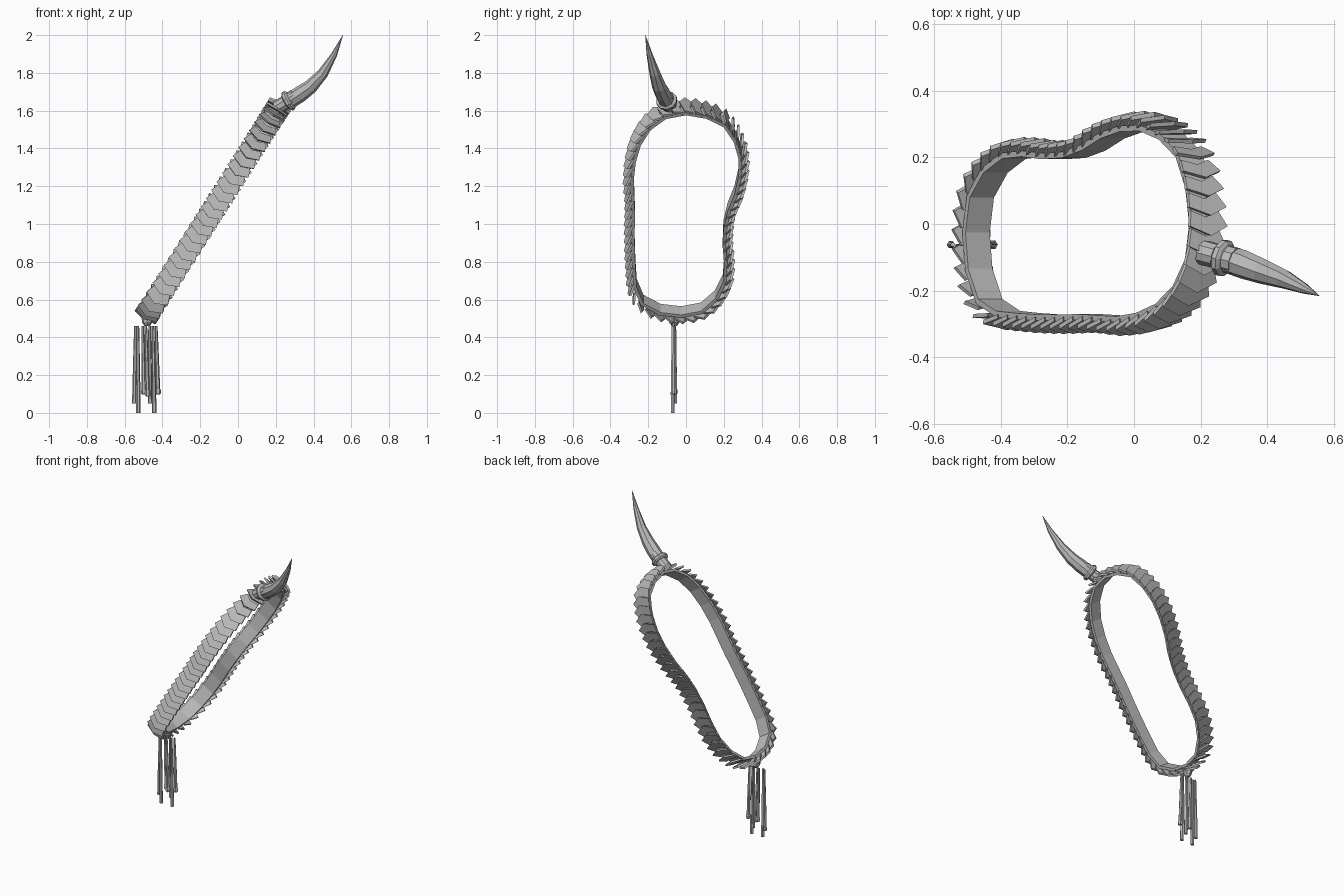
import bpy, bmesh, math
from mathutils import Vector

if "Cube" in bpy.data.objects:
    bpy.data.objects.remove(bpy.data.objects["Cube"])

grey = bpy.data.materials.new("plain grey")
grey.diffuse_color = (0.5, 0.5, 0.5, 1)
grey.use_nodes = True
grey.node_tree.nodes["Principled BSDF"].inputs["Base Color"].default_value = grey.diffuse_color

def finish(name, bm):
    bmesh.ops.recalc_face_normals(bm, faces=bm.faces)
    me = bpy.data.meshes.new(name)
    bm.to_mesh(me)
    bm.free()
    me.materials.append(grey)
    ob = bpy.data.objects.new(name, me)
    bpy.context.collection.objects.link(ob)

def tube(bm, pts, radii, sides):
    """Capped loft of rings along a path."""
    pts = [Vector(p) for p in pts]
    rings = []
    for i, (p, r) in enumerate(zip(pts, radii)):
        t = (pts[min(i + 1, len(pts) - 1)] - pts[max(i - 1, 0)]).normalized()
        u = t.cross(Vector((0, 1, 0))).normalized()
        v = t.cross(u)
        rings.append([bm.verts.new(p + r * (u * math.cos(a) + v * math.sin(a)))
                      for a in (2 * math.pi * k / sides for k in range(sides))])
    for a, b in zip(rings, rings[1:]):
        for k in range(sides):
            j = (k + 1) % sides
            bm.faces.new((a[k], a[j], b[j], b[k]))
    bm.faces.new(rings[0])
    bm.faces.new(rings[-1])

# Tilted closed path, given as (y, z)
SLOPE = 0.634
D = Vector((SLOPE, 0, 1)).normalized()
N = Vector((-D.z, 0, D.x))
path = [(0, 1.605), (.13, 1.58), (.215, 1.53), (.275, 1.42), (.288, 1.3), (.262, 1.17),
        (.215, 1.05), (.202, .92), (.21, .8), (.2, .7), (.15, .61), (.07, .55), (-.05, .535),
        (-.17, .56), (-.255, .63), (-.275, .78), (-.28, .95), (-.278, 1.1), (-.285, 1.25),
        (-.262, 1.4), (-.205, 1.51), (-.12, 1.58)]
P = [Vector((-.495 + (z - .5) * SLOPE, y, z)) for y, z in path]
dense = []
for i in range(len(P)):
    a, b, c, d = (P[(i + k) % len(P)] for k in (-1, 0, 1, 2))
    for s in range(12):
        t = s / 12
        dense.append(.5 * (2 * b + (c - a) * t + (2 * a - 5 * b + 4 * c - d) * t * t
                           + (3 * b - a - 3 * c + d) * t ** 3))

def stations(n):
    """Evenly spaced (point, tangent, outward) frames round the loop."""
    m = len(dense)
    lens = [(dense[(i + 1) % m] - dense[i]).length for i in range(m)]
    step, acc, out, k = sum(lens) / n, 0, [], 0
    for i in range(m):
        while k < n and k * step <= acc + lens[i]:
            p = dense[i].lerp(dense[(i + 1) % m], (k * step - acc) / lens[i])
            t = (dense[(i + 3) % m] - dense[(i - 2) % m]).normalized()
            out.append((p, t, t.cross(N).normalized()))
            k += 1
        acc += lens[i]
    mid = sum(dense, Vector()) / m
    sign = 1 if sum((p - mid).dot(o) for p, _, o in out) > 0 else -1
    return [(p, t, o * sign) for p, t, o in out]

# Flat band
bm = bmesh.new()
rings = [[bm.verts.new(p + N * w + o * h) for w, h in
          ((-.043, -.008), (.043, -.008), (.043, .01), (-.043, .01))]
         for p, t, o in stations(28)]
for i, a in enumerate(rings):
    b = rings[(i + 1) % len(rings)]
    for k in range(4):
        j = (k + 1) % 4
        bm.faces.new((a[k], a[j], b[j], b[k]))
finish("band", bm)

# Overlapping chevron scales, tips raised and pointing round the loop
bm = bmesh.new()
outline = [(-.048, -.04), (0, -.02), (.048, -.04), (.066, .008), (0, .036), (-.066, .008)]
for p, t, o in stations(60):
    f = -t
    low, high = [], []
    for w, l in outline:
        lift = .005 + (l + .04) * .5
        base = p + N * w + f * l
        low.append(bm.verts.new(base + o * (lift - .006)))
        high.append(bm.verts.new(base + o * (lift + .007)))
    for k in range(6):
        j = (k + 1) % 6
        bm.faces.new((low[k], low[j], high[j], high[k]))
    for q in (low, high):
        bm.faces.new((q[0], q[1], q[4], q[5]))
        bm.faces.new((q[1], q[2], q[3], q[4]))
finish("scales", bm)

# Horn socket with raised collar
bm = bmesh.new()
s0, s1 = Vector((.205, -.085, 1.615)), Vector((.305, -.112, 1.675))
tube(bm, [s0.lerp(s1, k) for k in (0, .48, .5, .56, .68, .74, .76, 1)],
     [.038, .038, .048, .056, .056, .048, .042, .042], 10)
finish("horn_collar", bm)

# Curved tapering horn
bm = bmesh.new()
tube(bm, [(.28, -.105, 1.655), (.33, -.122, 1.688), (.385, -.142, 1.728), (.45, -.165, 1.798),
          (.51, -.193, 1.898), (.555, -.215, 2.0)],
     [.042, .043, .038, .029, .016, .001], 8)
finish("horn", bm)

# Knot and hanging tassel strands
bm = bmesh.new()
tube(bm, [(-.485, -.062, .53), (-.483, -.062, .51), (-.48, -.062, .48), (-.48, -.062, .46)],
     [.015, .028, .028, .014], 8)
finish("tassel_knot", bm)
bm = bmesh.new()
for xt, xb, y, zb in ((-.543, -.549, -.062, .05), (-.53, -.527, -.07, 0), (-.505, -.498, -.058, .1),
                      (-.488, -.478, -.068, .09), (-.468, -.465, -.058, .05),
                      (-.45, -.443, -.07, 0), (-.433, -.423, -.062, .1)):
    tube(bm, [(xt, y, .46), (xt * .5 + xb * .5, y, (.46 + zb) / 2), (xb, y, zb)],
         [.007, .01, .012], 6)
    if zb > .08:
        tube(bm, [(xb, y, zb + .03), (xb, y, zb + .02), (xb, y, zb + .005), (xb, y, zb - .002)],
             [.01, .015, .015, .01], 6)
finish("tassel_strands", bm)
